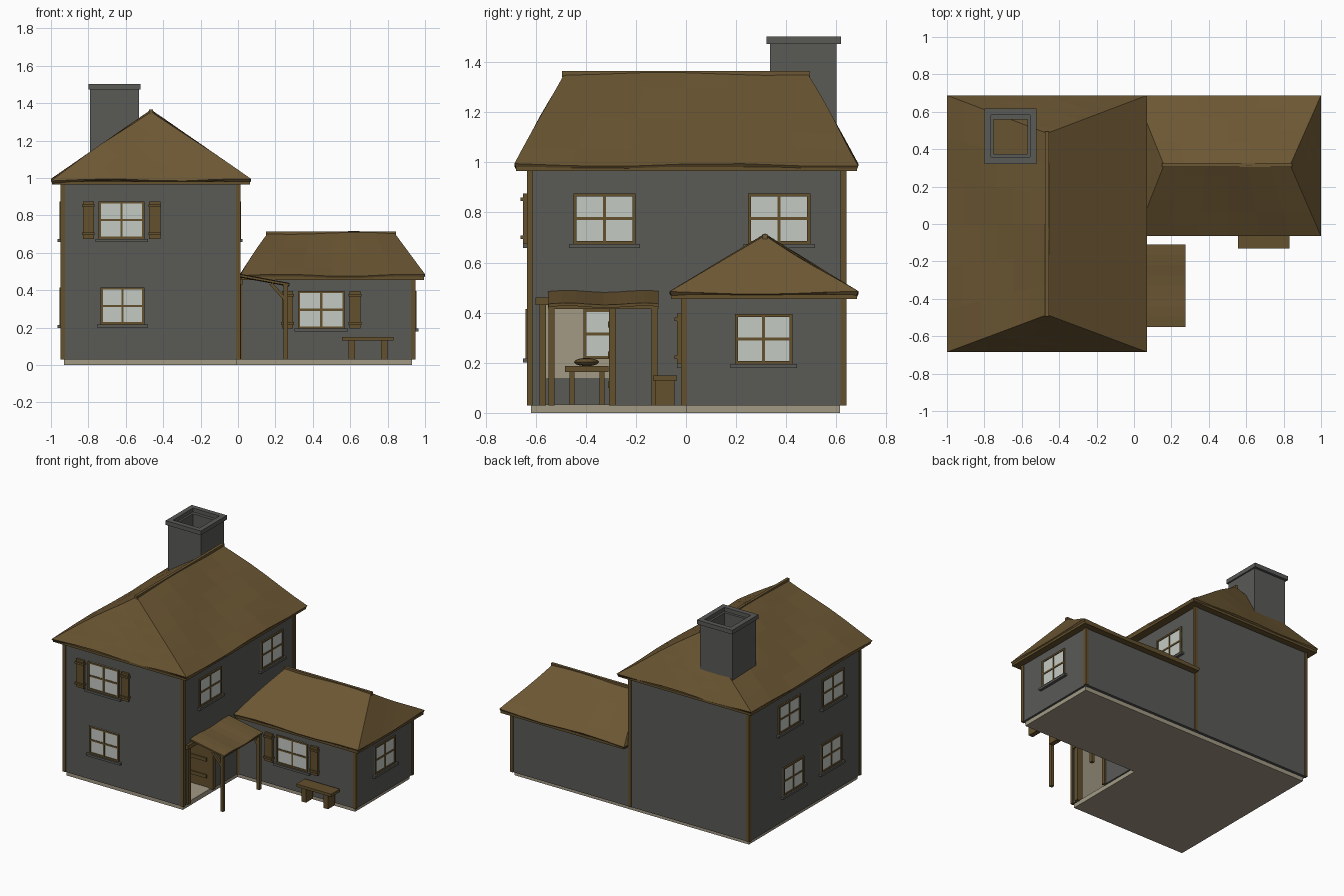
import bpy, bmesh, math
from mathutils import Matrix, Vector

if "Cube" in bpy.data.objects:
    bpy.data.objects.remove(bpy.data.objects["Cube"])


def material(name, rgb):
    m = bpy.data.materials.new(name)
    m.use_nodes = True
    m.diffuse_color = (*rgb, 1)
    for n in m.node_tree.nodes:
        if n.type == 'BSDF_PRINCIPLED':
            n.inputs["Base Color"].default_value = (*rgb, 1)
            n.inputs["Roughness"].default_value = 0.9
    return m


STONE = material("grey_stone", (0.1, 0.1, 0.094))
ROOF = material("thatch_brown", (0.15, 0.095, 0.033))
WOOD = material("wood_brown", (0.125, 0.08, 0.026))
CREAM = material("cream_plaster", (0.36, 0.32, 0.235))
GLASS = material("pale_glass", (0.56, 0.59, 0.55))


def finish(name, bm, mat):
    bmesh.ops.recalc_face_normals(bm, faces=bm.faces)
    me = bpy.data.meshes.new(name)
    bm.to_mesh(me)
    bm.free()
    me.materials.append(mat)
    ob = bpy.data.objects.new(name, me)
    bpy.context.collection.objects.link(ob)
    return ob


def boxes(name, mat, *ranges):
    """One object from boxes given as (x0, x1, y0, y1, z0, z1)."""
    bm = bmesh.new()
    for x0, x1, y0, y1, z0, z1 in ranges:
        mid = Vector((x0 + x1, y0 + y1, z0 + z1)) / 2
        size = Matrix.Diagonal((abs(x1 - x0), abs(y1 - y0), abs(z1 - z0), 1))
        bmesh.ops.create_cube(bm, size=1, matrix=Matrix.Translation(mid) @ size)
    return finish(name, bm, mat)


def on_wall(side, plane, u0, u1, z0, z1, d0, d1):
    """Box on a wall: u runs along it, d points out of it."""
    if side == "front":
        return (u0, u1, plane - d1, plane - d0, z0, z1)
    s = 1 if side == "right" else -1
    return (plane + s * d0, plane + s * d1, u0, u1, z0, z1)


def window(name, side, plane, u0, u1, z0, z1, shutters=False):
    def b(*r):
        return on_wall(side, plane, *r)
    f, back, um, zm = 0.012, -0.045, (u0 + u1) / 2, (z0 + z1) / 2
    boxes(name + "_glass", GLASS, b(u0, u1, z0, z1, back + 0.005, 0.004))
    boxes(name + "_frame", WOOD,
          b(u0, u0 + f, z0, z1, back, 0.01), b(u1 - f, u1, z0, z1, back, 0.01),
          b(u0, u1, z0, z0 + f, back, 0.01), b(u0, u1, z1 - f, z1, back, 0.01),
          b(um - f / 2, um + f / 2, z0, z1, back, 0.008),
          b(u0, u1, zm - f / 2, zm + f / 2, back, 0.008))
    boxes(name + "_sill", STONE, b(u0 - 0.018, u1 + 0.018, z0 - 0.016, z0, 0, 0.02))
    if shutters:
        parts = []
        for a in (u0 - 0.085, u1 + 0.025):
            parts.append(b(a, a + 0.06, z0, z1, 0.005, 0.02))
            for z in (z0 + 0.02, z1 - 0.03):
                parts.append(b(a - 0.004, a + 0.064, z, z + 0.014, 0, 0.03))
        boxes(name + "_shutters", WOOD, *parts)


def hip_roof(name, x0, x1, y0, y1, z, ridge_a, ridge_b, wave):
    """Four gently uneven slopes, with an eaves board and a ridge cap."""
    bm = bmesh.new()
    c = [bm.verts.new(p) for p in ((x0, y0, z), (x1, y0, z), (x1, y1, z), (x0, y1, z))]
    a, b = bm.verts.new(ridge_a), bm.verts.new(ridge_b)
    if abs(ridge_a[0] - ridge_b[0]) < 0.01:
        faces = [(c[0], c[1], a), (c[1], c[2], b, a), (c[2], c[3], b), (c[3], c[0], a, b)]
    else:
        faces = [(c[0], c[1], b, a), (c[1], c[2], b), (c[2], c[3], a, b), (c[3], c[0], a)]
    for f in faces:
        bm.faces.new(f)
    bmesh.ops.subdivide_edges(bm, edges=bm.edges, cuts=5, use_grid_fill=True)
    for v in bm.verts:
        v.co.z += wave * math.sin(9 * v.co.x + 7 * v.co.y)
    roof = finish(name, bm, ROOF)
    mod = roof.modifiers.new("thickness", 'SOLIDIFY')
    mod.thickness, mod.offset = 0.02, -1
    boxes(name + "_eaves", WOOD, (x0 + 0.006, x1 - 0.006, y0 + 0.006, y1 - 0.006, z - 0.025, z - 0.008))
    r = 0.01
    boxes(name + "_ridge_cap", ROOF, (ridge_a[0] - r, ridge_b[0] + r, ridge_a[1] - r, ridge_b[1] + r,
                                      ridge_a[2] - 0.02, ridge_a[2] + 0.005))


# Main dimensions
L, R, F, B = -0.945, 0.005, -0.63, 0.635
WR, WF = 0.945, -0.015
BASE, TOP, WTOP, T = 0.03, 0.972, 0.47, 0.03
DOOR0, DOOR1, DTOP = -0.57, -0.295, 0.43

# Foundation and stone walls, hollow behind the open doorway
boxes("foundation", CREAM, (L + 0.015, R - 0.01, F + 0.012, B - 0.02, 0, BASE + 0.003),
      (R - 0.01, WR - 0.015, WF + 0.015, B - 0.02, 0, BASE + 0.003))
boxes("house_walls", STONE,
      (L, R, F, F + T, BASE, TOP), (L, R, B - T, B, BASE, TOP), (L, L + T, F, B, BASE, TOP),
      (R - T, R, F, DOOR0, BASE, TOP), (R - T, R, DOOR1, B, BASE, TOP),
      (R - T, R, DOOR0, DOOR1, DTOP, TOP))
boxes("wing_walls", STONE, (R, WR, WF, B, BASE, WTOP))

# Interior lining
i = T + 0.006
boxes("plaster_lining", CREAM, (L + T, L + i, F + T, B - T, BASE, 0.5),
      (L + T, R - T, B - i, B - T, BASE, 0.5), (L + T, R - T, F + T, F + i, BASE, 0.5),
      (L + T, R - T, F + T, B - T, 0.5, 0.52))
boxes("wainscot", STONE, (L + i, L + i + 0.005, F + i, B - i, BASE, 0.14))

# Corner posts
def post(x, y, top):
    h = 0.012
    return (x - h, x + h, y - h, y + h, BASE, top)


boxes("corner_posts", WOOD, *[post(x, y, TOP) for x in (L + 0.007, R - 0.004) for y in (F + 0.007, B - 0.007)],
      *[post(WR - 0.007, y, WTOP) for y in (WF + 0.007, B - 0.007)], post(R + 0.007, WF + 0.007, WTOP))

# Roofs
hip_roof("main_roof", -1, 0.07, -0.685, 0.688, 0.99, (-0.465, -0.485, 1.36), (-0.465, 0.485, 1.36), 0.006)
hip_roof("wing_roof", 0.01, 1, -0.065, 0.688, 0.48, (0.16, 0.315, 0.71), (0.835, 0.315, 0.71), 0.006)


# Hollow chimney
def ring(x0, x1, y0, y1, z0, z1, t):
    return [(x0, x1, y0, y0 + t, z0, z1), (x0, x1, y1 - t, y1, z0, z1),
            (x0, x0 + t, y0 + t, y1 - t, z0, z1), (x1 - t, x1, y0 + t, y1 - t, z0, z1)]


boxes("chimney_stack", STONE, *ring(-0.79, -0.53, 0.335, 0.6, 1.06, 1.475, 0.04))
boxes("chimney_cap", STONE, *ring(-0.8, -0.52, 0.322, 0.618, 1.473, 1.503, 0.035))

# Windows
window("front_upper_window", "front", F, -0.745, -0.5, 0.675, 0.875, True)
window("front_lower_window", "front", F, -0.735, -0.5, 0.217, 0.415)
window("wing_front_window", "front", WF, 0.32, 0.57, 0.195, 0.397, True)
window("wing_end_window", "right", WR, 0.195, 0.425, 0.195, 0.395)
for n, u in (("front", -0.45), ("rear", 0.248)):
    window("left_upper_%s_window" % n, "right", R, u, u + 0.248, 0.675, 0.875)
for n, up, low in (("front", -0.435, -0.41), ("rear", 0.06, 0.02)):
    window("right_upper_%s_window" % n, "left", L, up, up + 0.245, 0.675, 0.875)
    window("right_lower_%s_window" % n, "left", L, low, low + 0.235, 0.215, 0.415)

# Doorway with the door swung inwards
boxes("door_frame", WOOD, (R - T, R + 0.012, DOOR0 - 0.015, DOOR0 + 0.012, BASE, DTOP),
      (R - T, R + 0.012, DOOR1 - 0.012, DOOR1 + 0.015, BASE, DTOP),
      (R - T, R + 0.018, DOOR0 - 0.03, DOOR1 + 0.03, DTOP, DTOP + 0.03))
boxes("door_leaf", WOOD, (R - T - 0.24, R - T, DOOR1 - 0.008, DOOR1 + 0.008, BASE + 0.005, DTOP),
      *[(R - T - 0.23, R - T - 0.01, DOOR1 - 0.016, DOOR1, z, z + 0.025) for z in (0.1, 0.22, 0.34)])

# Porch: sloping canopy, beam, posts and braces
bm = bmesh.new()
bmesh.ops.create_grid(bm, x_segments=4, y_segments=8, size=0.5)
for v in bm.verts:
    x, y = v.co.x + 0.5, v.co.y + 0.5
    v.co = (0.005 + 0.27 * x, -0.55 + 0.44 * y, 0.485 - 0.05 * x + 0.004 * math.sin(9 * y))
canopy = finish("porch_roof", bm, ROOF)
mod = canopy.modifiers.new("thickness", 'SOLIDIFY')
mod.thickness, mod.offset = 0.012, -1
PX = 0.255
boxes("porch_posts", WOOD, *[(PX - 0.011, PX + 0.011, y - 0.012, y + 0.012, BASE, 0.43) for y in (-0.537, -0.125)])
boxes("porch_beam", WOOD, (PX - 0.011, PX + 0.011, -0.55, -0.11, 0.415, 0.432))
for n, y in (("front", -0.537), ("rear", -0.125)):
    brace = boxes(n + "_porch_brace", WOOD, (-0.009, 0.009, -0.009, 0.009, -0.058, 0.058))
    brace.location = (0.215, y, 0.392)
    brace.rotation_euler.y = -math.radians(42)

# Bench beside the wing
boxes("bench", WOOD, (0.555, 0.832, -0.132, -0.035, 0.13, 0.15),
      *[(x, x + 0.035, -0.122, -0.045, BASE, 0.13) for x in (0.59, 0.765)])

# Table and bowl indoors
boxes("table", WOOD, (-0.6, -0.4, -0.483, -0.31, 0.163, 0.187),
      *[(x, x + 0.02, y, y + 0.02, BASE, 0.165) for x in (-0.59, -0.43) for y in (-0.465, -0.345)])
bm = bmesh.new()
bmesh.ops.create_uvsphere(bm, u_segments=12, v_segments=6, radius=0.05,
                          matrix=Matrix.Translation((-0.5, -0.397, 0.203)) @ Matrix.Diagonal((1, 1, 0.33, 1)))
finish("bowl", bm, WOOD)
